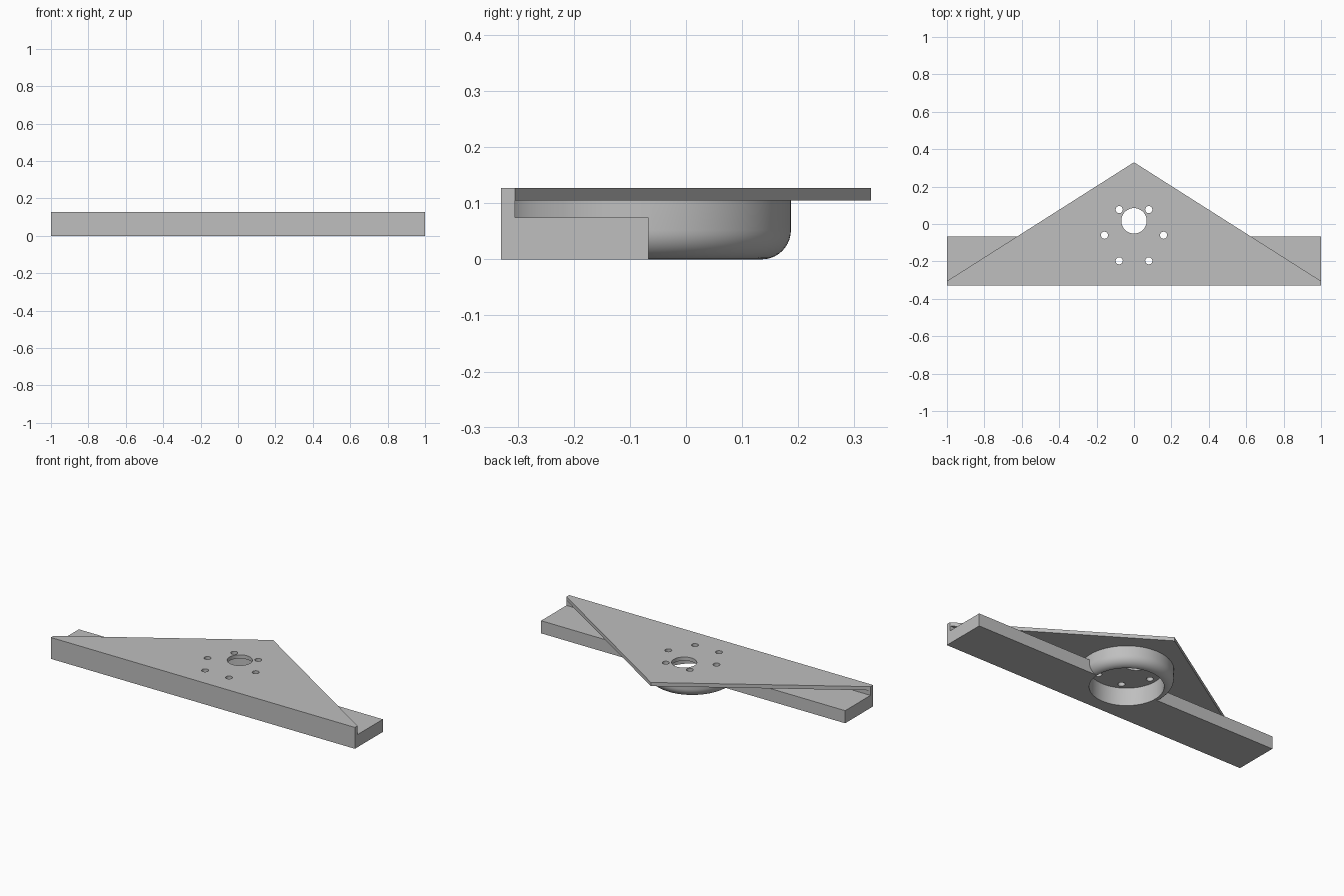
import bpy, bmesh, math
from mathutils import Matrix, Vector

if "Cube" in bpy.data.objects:
    bpy.data.objects.remove(bpy.data.objects["Cube"])

GREY = (0.52, 0.52, 0.52, 1)
grey = bpy.data.materials.new("plain_grey")
grey.use_nodes = True
grey.diffuse_color = GREY
grey.node_tree.nodes["Principled BSDF"].inputs["Base Color"].default_value = GREY

CENTRE_Y = -0.06     # axis of the round boss
PLATE_Z, TOP_Z = 0.105, 0.127
WALL_Y = -0.305


def finish(name, bm):
    bmesh.ops.recalc_face_normals(bm, faces=bm.faces[:])
    mesh = bpy.data.meshes.new(name)
    bm.to_mesh(mesh)
    bm.free()
    mesh.materials.append(grey)
    obj = bpy.data.objects.new(name, mesh)
    bpy.context.collection.objects.link(obj)
    return obj


def prism(name, outline, direction):
    """Extrude a closed outline of 3D points along a direction."""
    bm = bmesh.new()
    face = bm.faces.new([bm.verts.new(p) for p in outline])
    new = bmesh.ops.extrude_face_region(bm, geom=[face])["geom"]
    bmesh.ops.translate(bm, vec=Vector(direction),
                        verts=[v for v in new if isinstance(v, bmesh.types.BMVert)])
    return finish(name, bm)


def drill(name, x, y, radius, segments):
    bm = bmesh.new()
    bmesh.ops.create_cone(bm, cap_ends=True, segments=segments, radius1=radius,
                          radius2=radius, depth=0.6,
                          matrix=Matrix.Translation((x, y, 0.1)))
    return finish(name, bm)


def activate(obj):
    bpy.ops.object.select_all(action='DESELECT')
    obj.select_set(True)
    bpy.context.view_layer.objects.active = obj


def combine(target, tool, operation):
    """Apply a boolean, then discard the tool."""
    mod = target.modifiers.new("combine", 'BOOLEAN')
    mod.operation, mod.solver, mod.object = operation, 'EXACT', tool
    activate(target)
    bpy.ops.object.modifier_apply(modifier=mod.name)
    bpy.data.objects.remove(tool)


# Long bar with a raised front lip
profile = [(-0.33, 0), (-0.067, 0), (-0.067, 0.075), (WALL_Y, 0.075),
           (WALL_Y, TOP_Z), (-0.33, TOP_Z)]
bar = prism("bar_with_boss", [(-1, y, z) for y, z in profile], (2, 0, 0))

# Round boss with a rounded lower edge, lathed about its axis
outer, fillet = 0.247, 0.052
points = [(0, 0)]
for i in range(11):
    a = math.pi / 2 * i / 10
    points.append((outer - fillet + fillet * math.sin(a), fillet - fillet * math.cos(a)))
points += [(outer, PLATE_Z), (0, PLATE_Z)]
bm = bmesh.new()
verts = [bm.verts.new((r, CENTRE_Y, z)) for r, z in points]
edges = [bm.edges.new(pair) for pair in zip(verts, verts[1:])]
bmesh.ops.spin(bm, geom=verts + edges, cent=(0, CENTRE_Y, 0), axis=(0, 0, 1),
               angle=2 * math.pi, steps=96)
bmesh.ops.remove_doubles(bm, verts=bm.verts[:], dist=1e-5)
combine(bar, finish("boss", bm), 'UNION')

# Wide bore through boss and bar, open underneath
combine(bar, drill("bore", 0, CENTRE_Y, 0.196, 96), 'DIFFERENCE')

# Triangular top plate with a centre hole and a ring of bolt holes
plate = prism("triangular_plate",
              [(-1, WALL_Y, PLATE_Z), (1, WALL_Y, PLATE_Z), (0, 0.33, PLATE_Z)],
              (0, 0, TOP_Z - PLATE_Z))
combine(plate, drill("shaft_hole", 0, 0.017, 0.068, 64), 'DIFFERENCE')
for i in range(6):
    a = math.pi / 3 * i
    hole = drill("bolt_hole", 0.158 * math.cos(a), CENTRE_Y + 0.158 * math.sin(a), 0.019, 32)
    combine(plate, hole, 'DIFFERENCE')

# Smooth the round walls, keep the edges sharp
for obj in (bar, plate):
    activate(obj)
    bpy.ops.object.shade_smooth_by_angle(angle=math.radians(30))
